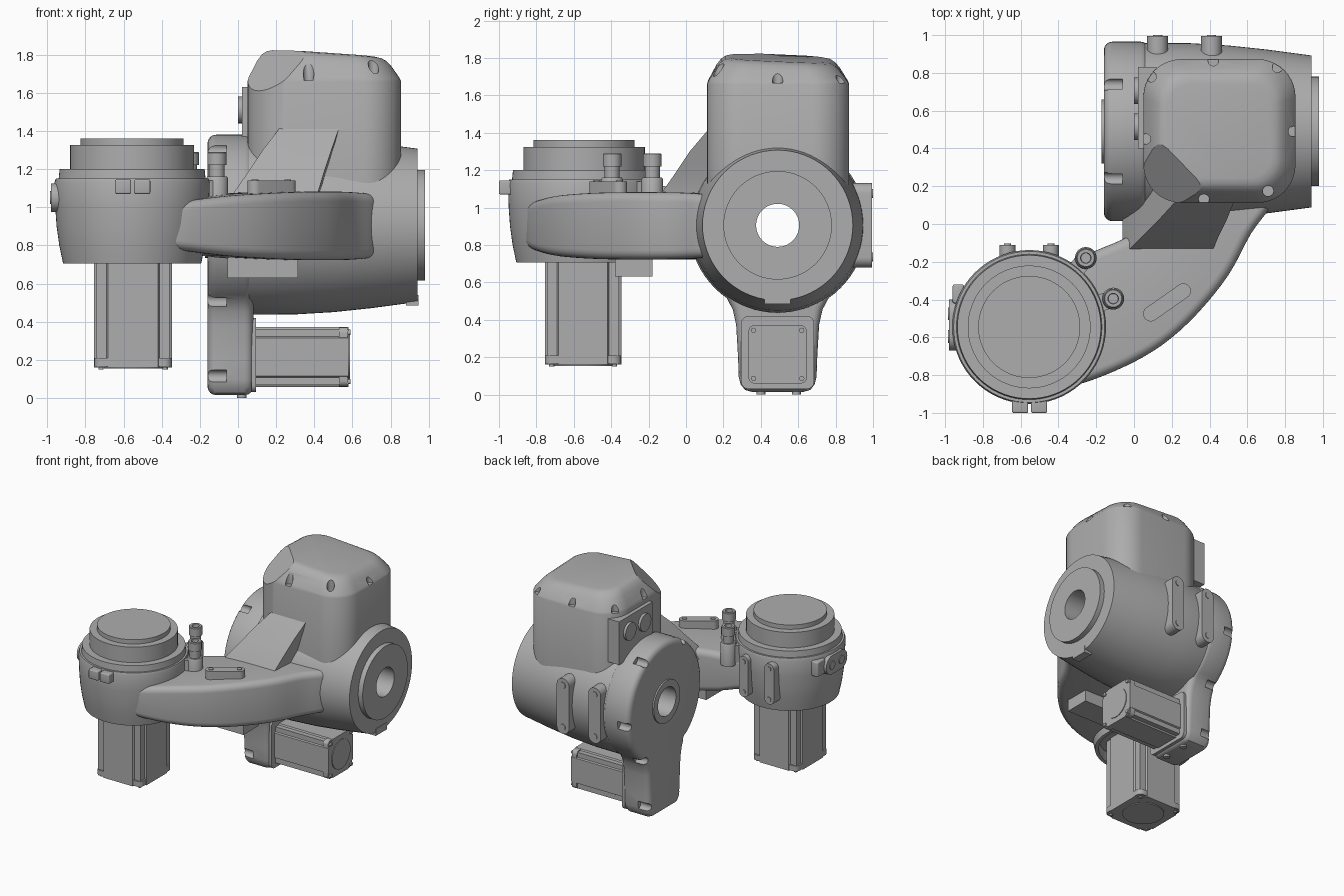
import bpy, bmesh, math
from mathutils import Vector, Matrix

if "Cube" in bpy.data.objects:
    bpy.data.objects.remove(bpy.data.objects["Cube"])

grey = bpy.data.materials.new("cast_grey")
grey.use_nodes = True
grey.diffuse_color = (0.42, 0.42, 0.42, 1)
grey.node_tree.nodes["Principled BSDF"].inputs["Base Color"].default_value = (0.42, 0.42, 0.42, 1)

DRUM = (-0.555, -0.545)      # upright drum axis (x, y)
HUB = (0.49, 0.905)          # lying drum axis (y, z)
FRAMES = {"x": ((0, 0, 1), (1, 0, 0), (0, 1, 0)),
          "y": ((1, 0, 0), (0, 0, 1), (0, 1, 0)),
          "z": ((1, 0, 0), (0, 1, 0), (0, 0, 1))}


def frame(axis, x, y, z):
    return Matrix.Translation((x, y, z)) @ Matrix(FRAMES[axis]).to_4x4()


def shade(ob):
    bpy.ops.object.select_all(action="DESELECT")
    bpy.context.view_layer.objects.active = ob
    ob.select_set(True)
    bpy.ops.object.shade_smooth_by_angle(angle=math.radians(32))


def loft(name, rings, matrix=Matrix(), wrap=False, bevel=0.0, cut=None):
    """Skin a list of equal-sized rings; cap the ends or join last to first."""
    bm = bmesh.new()
    vs = [[bm.verts.new(p) for p in ring] for ring in rings]
    n = len(vs[0])
    pairs = list(zip(vs, vs[1:])) + ([(vs[-1], vs[0])] if wrap else [])
    for a, b in pairs:
        for i in range(n):
            j = (i + 1) % n
            bm.faces.new((a[i], a[j], b[j], b[i]))
    if not wrap:
        bm.faces.new(vs[0])
        bm.faces.new(vs[-1])
    bmesh.ops.transform(bm, matrix=matrix, verts=bm.verts)
    bmesh.ops.recalc_face_normals(bm, faces=bm.faces)
    if bevel:
        sharp = [e for e in bm.edges if e.calc_face_angle(0) > 0.9]
        bmesh.ops.bevel(bm, geom=sharp, offset=bevel, segments=4, profile=0.5,
                        affect="EDGES", clamp_overlap=True)
    if cut:
        res = bmesh.ops.bisect_plane(bm, geom=bm.verts[:] + bm.edges[:] + bm.faces[:],
                                     plane_co=cut[0], plane_no=cut[1], clear_outer=True)
        bmesh.ops.holes_fill(bm, edges=[g for g in res["geom_cut"]
                                        if isinstance(g, bmesh.types.BMEdge)])
    mesh = bpy.data.meshes.new(name)
    bm.to_mesh(mesh)
    bm.free()
    mesh.materials.append(grey)
    ob = bpy.data.objects.new(name, mesh)
    bpy.context.collection.objects.link(ob)
    shade(ob)
    return ob


def prism(name, pts, z0, z1, matrix=Matrix(), **kw):
    return loft(name, [[(x, y, z) for x, y in pts] for z in (z0, z1)], matrix, **kw)


def circle(r, n=64):
    return [(r * math.cos(2 * math.pi * i / n), r * math.sin(2 * math.pi * i / n)) for i in range(n)]


def lathe(name, profile, matrix=Matrix(), n=72, wrap=False):
    return loft(name, [[(x, y, z) for x, y in circle(r, n)] for z, r in profile], matrix, wrap)


def rounded(hx, hy, r, seg=8):
    """Rounded rectangle outline; a stadium when r equals the smaller half size."""
    pts = []
    for k, (sx, sy) in enumerate(((1, 1), (-1, 1), (-1, -1), (1, -1))):
        for i in range(seg + 1):
            a = math.pi / 2 * (k + i / seg)
            pts.append((sx * (hx - r) + r * math.cos(a), sy * (hy - r) + r * math.sin(a)))
    return pts


def box(name, x0, x1, y0, y1, z0, z1, bevel=0.0):
    return prism(name, [(x0, y0), (x1, y0), (x1, y1), (x0, y1)], z0, z1, bevel=bevel)


def carve(ob, cutters):
    for c in cutters:
        c.hide_render = True
        m = ob.modifiers.new("carve", "BOOLEAN")
        m.operation, m.solver, m.object = "DIFFERENCE", "EXACT", c
        bpy.context.view_layer.objects.active = ob
        bpy.ops.object.modifier_apply(modifier=m.name)
        bpy.data.objects.remove(c)
    shade(ob)


def link_plate(name, half_len, half_wid, depth, matrix, foot=0.04):
    """Lozenge bracket with a bolt head at each end."""
    prism(name, rounded(half_len, half_wid, half_wid * 0.98), -foot, depth, matrix)
    for s in (-1, 1):
        lathe(name + "_bolt", [(0, half_wid * 0.45), (depth + 0.006, half_wid * 0.45)],
              matrix @ Matrix.Translation((s * (half_len - half_wid), 0, 0)), 20)


def motor(name, half, length, matrix):
    """Square motor with stepped corners, corner blocks and a round end cover."""
    quarter = [(1, .64), (.93, .68), (.93, .93), (.68, .93), (.64, 1)]
    pts = []
    for k in range(4):
        c, s = round(math.cos(k * math.pi / 2)), round(math.sin(k * math.pi / 2))
        pts += [(half * (c * x - s * y), half * (s * x + c * y)) for x, y in quarter]
    prism(name + "_body", pts, 0, length, matrix)
    prism(name + "_end", rounded(half * 0.99, half * 0.99, half * 0.2), length - 0.05, length - 0.006, matrix)
    lathe(name + "_cover", [(length - 0.02, half * 0.75), (length + 0.006, half * 0.75)], matrix, 40)
    for sx in (-1, 1):
        for sy in (-1, 1):
            lathe(name + "_screw", [(length - 0.02, 0.014), (length + 0.01, 0.014)],
                  matrix @ Matrix.Translation((sx * half * .82, sy * half * .82, 0)), 12)


# Upright drum with stepped output flange and its motor
lathe("upright_drum", [(0.78, .33), (.705, .335), (.705, .362), (.8, .382), (.9, .396), (1.0, .403),
                       (1.13, .407), (1.15, .40), (1.15, .385), (1.2, .38), (1.2, .325),
                       (1.325, .325), (1.325, .27), (1.36, .27)], Matrix.Translation((*DRUM, 0)))
motor("drum_motor", 0.205, 0.64, Matrix.Translation((-0.55, -0.55, 0.80)) @ Matrix.Rotation(math.pi, 4, "X"))

# Curved arm, lofted across its outer and inner edges
outer = [(-.42, -.86), (-.28, -.845), (-.05, -.755), (.15, -.64), (.33, -.48),
         (.5, -.27), (.62, -.05), (.72, .09), (.78, .25)]
inner = [(-.5, -.25), (-.33, -.2), (-.2, -.14), (-.08, -.09), (.03, -.03),
         (.09, .05), (.1, .15), (.1, .25), (.1, .33)]
half_h = [.11, .13, .157, .17, .178, .18, .178, .17, .16]


def spline(vals, t):
    i = min(int(t), len(vals) - 2)
    p = [Vector(vals[max(0, min(len(vals) - 1, i + k))]) for k in (-1, 0, 1, 2)]
    f = t - i
    return 0.5 * (2 * p[1] + (p[2] - p[0]) * f + (2 * p[0] - 5 * p[1] + 4 * p[2] - p[3]) * f ** 2
                  + (3 * p[1] - p[0] - 3 * p[2] + p[3]) * f ** 3)


rings = []
for k in range(33):
    t = k / 4
    a, b = spline(outer, t), spline(inner, t)
    h = spline([(v, 0) for v in half_h], t).x
    mid, side = (a + b) / 2, (a - b).normalized()
    rings.append([(*(mid + side * u), 0.902 + v) for u, v in rounded((a - b).length / 2, h, 0.05, 5)])
loft("curved_arm", rings)

# Web rising from the arm to the tower
web = [(1.0, -.06, .41, -.17), (1.08, -.02, .42, -.13), (1.18, .05, .45, -.06),
       (1.3, .13, .49, .02), (1.43, .23, .535, .13)]
loft("web", [[(x0, y, z), (x1, y, z), (x1 + .02, .35, z), (x0, .35, z)] for z, x0, x1, y in web])

# Lying drum with a through bore and output ring
lathe("lying_drum", [(0.0, .115), (0.0, .455), (.06, .468), (.3, .467), (.5, .455), (.7, .434), (.94, .402),
                     (.94, .29), (.98, .29), (.98, .115)], frame("x", 0, *HUB), wrap=True)
box("drum_key", 0.88, 0.945, 0.42, 0.56, 0.485, 0.54)
lathe("rear_ring", [(-.172, .115), (-.172, .17), (-.1, .17), (-.1, .115)], frame("x", 0, *HUB), wrap=True)

# Drop-shaped gear cover with bore and screw pockets
arc = [(.475 * math.cos(math.radians(a)), .475 * math.sin(math.radians(a))) for a in range(-55, 236, 5)]
leg = [(.24, -.45), (.222, -.53), (.212, -.70), (.208, -.81), (.198, -.85), (.175, -.88), (.14, -.89)]
drop = arc + [(-y, z) for y, z in leg] + leg[::-1]
cover = prism("gear_cover", drop, -.16, .08, frame("x", 0, *HUB), bevel=0.045)
pockets = [(.47 * math.cos(math.radians(a)), .47 * math.sin(math.radians(a))) for a in (-57, -5, 58, 122, 185, 237)]
pockets += [(-.21, -.79), (.21, -.79)]
carve(cover, [lathe("bore_cutter", [(-.3, .115), (.3, .115)], frame("x", 0, *HUB))] +
      [lathe("pocket_cutter", [(-.3, .032), (-.06, .032)], frame("x", 0, HUB[0] + y, HUB[1] + z), 20)
       for y, z in pockets])
for y in (0.40, 0.59):
    lathe("cover_foot", [(0, .024), (.04, .024)], Matrix.Translation((0.02, y, 0)), 20)

# Side motor under the lying drum
prism("motor_plate", rounded(.195, .195, .04), 0.07, 0.095, frame("x", 0, 0.49, 0.225))
motor("side_motor", 0.157, 0.505, frame("x", 0.075, 0.49, 0.215))

# Tower with sloped lid, corner facet and screw pockets
levels = [(1.05, 0), (1.66, 0), (1.68, .006), (1.765, .05), (1.80, .075), (1.818, .10), (1.825, .13)]
rings = []
for z, inset in levels:
    lift = max(0, z - 1.66) / 0.165
    rings.append([(x + .4525, y + .4925, z + lift * (.005 - .07 * (x + .28) - .045 * (y + .24)))
                  for x, y in rounded(.4025 - inset, .38 - inset, .2 - inset * .6, 10)])
tower = loft("tower", rings, cut=(Vector((.255, .325, 1.825)), Vector((-.68, -.68, .95))))
spots = [(.09, .78), (.42, .865), (.76, .83), (.845, .49), (.71, .175), (.37, .13), (.06, .45)]
carve(tower, [lathe("lid_cutter", [(1.665, .028), (2.0, .028)], Matrix.Translation((x, y, 0)), 20)
              for x, y in spots])

# Socket panel on the tower side
box("socket_panel", 0.02, 0.12, 0.40, 0.83, 1.28, 1.63)
for y in (0.515, 0.705):
    lathe("socket", [(-.0, .07), (.04, .07)], frame("x", 0, y, 1.51), 32)

# Lozenge brackets on the backs of both drums and on the arm
upright = Matrix.Rotation(math.pi / 2, 4, "Z")
for x in (0.125, 0.41):
    link_plate("drum_bracket", 0.225, 0.055, 0.04, frame("y", x, 0.955, 0.905) @ upright, 0.08)
for x in (-0.67, -0.44):
    link_plate("rear_bracket", 0.165, 0.042, 0.03, frame("y", x, -0.14, 0.95) @ upright, 0.06)
link_plate("arm_bracket", 0.145, 0.04, 0.06,
           Matrix.Translation((.175, -.415, 1.08)) @ Matrix.Rotation(math.radians(35), 4, "Z"))
link_plate("side_bracket", 0.135, 0.075, 0.035, frame("x", -.945, -.535, 1.05) @ Matrix.Scale(-1, 4, (0, 0, 1)), 0.06)
box("side_block", -0.96, -0.9, -0.42, -0.32, 1.0, 1.12, 0.01)
for x0, x1 in ((-.645, -.56), (-.545, -.46)):
    box("front_block", x0, x1, -1.0, -0.9, 1.07, 1.145, 0.008)

# Cable fittings beside the upright drum
for x, y in ((-.255, -.18), (-.11, -.395)):
    here = Matrix.Translation((x, y, 0))
    lathe("fitting_base", [(.98, .058), (1.15, .058), (1.16, .052)], here, 28)
    lathe("fitting_neck", [(1.15, .04), (1.22, .04), (1.22, .05), (1.285, .05), (1.29, .045),
                           (1.29, .028), (1.26, .026)], here, 28)
    to_drum = math.atan2(DRUM[1] - y, DRUM[0] - x)
    prism("fitting_lug", rounded(.05, .045, .01), 1.0, 1.14,
          here @ Matrix.Rotation(to_drum, 4, "Z") @ Matrix.Translation((.05, 0, 0)))

# Junction box under the arm
box("junction_box", -0.055, 0.315, -0.38, -0.18, 0.63, 0.76)
